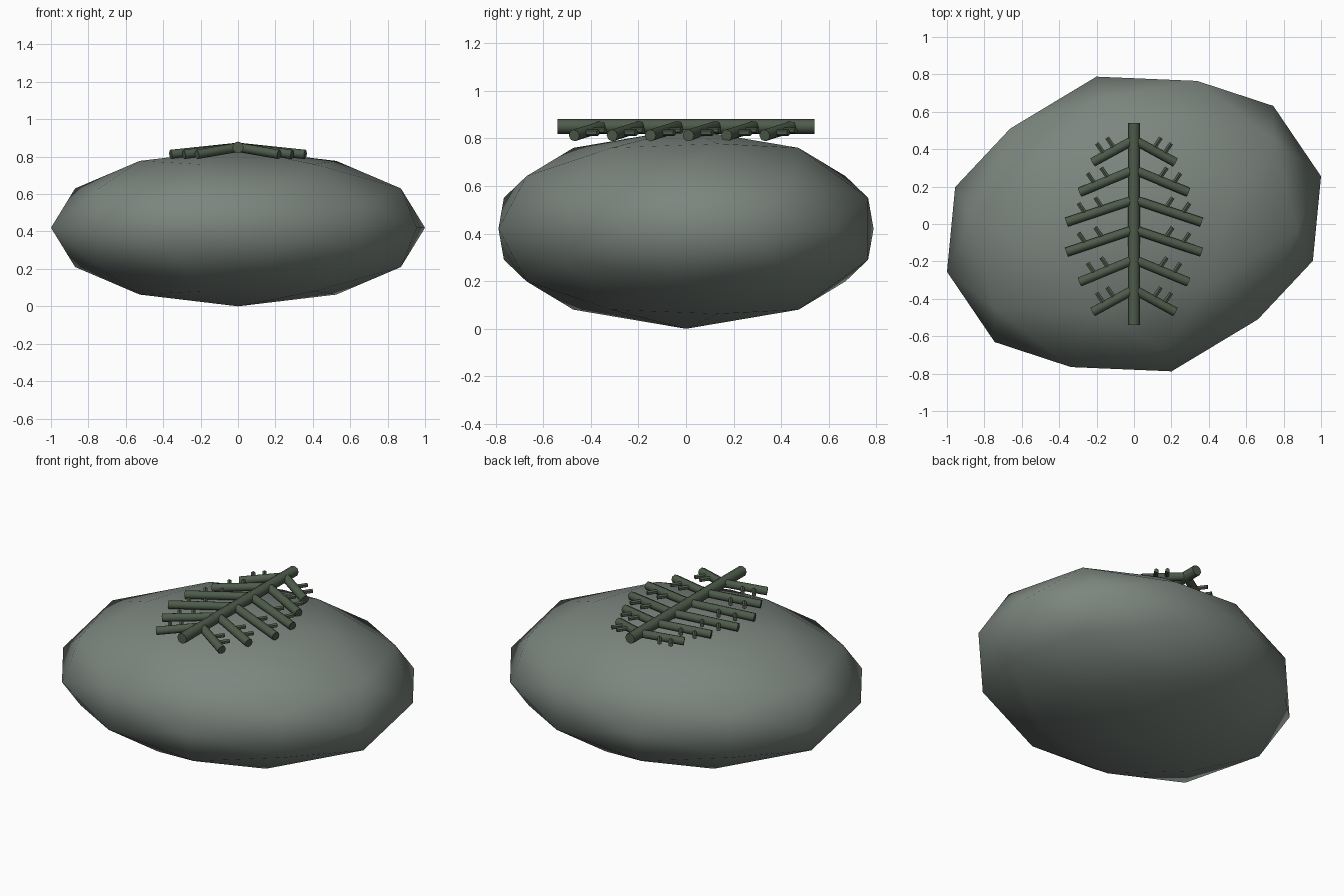
import bpy, bmesh, math
from mathutils import Vector, Matrix

if "Cube" in bpy.data.objects:
    bpy.data.objects.remove(bpy.data.objects["Cube"])

# ---- pebble: faceted icosphere (42 points), squashed and turned ----
phi = (1 + 5 ** 0.5) / 2
base = []
for a in (-1, 1):
    for b in (-phi, phi):
        base += [Vector((b, a, 0)), Vector((0, b, a)), Vector((a, 0, b))]
pts = [v.normalized() for v in base]
for i, p in enumerate(base):
    for q in base[i + 1:]:
        if (p - q).length < 2.01:
            pts.append((p + q).normalized())
xf = (Matrix.Translation((0, 0, 0.42)) @ Matrix.Rotation(0.25, 4, 'Z')
      @ Matrix.Diagonal((1.032, 0.813, 0.42, 1)))
bm = bmesh.new()
for p in pts:
    bm.verts.new(p)
bmesh.ops.convex_hull(bm, input=bm.verts[:])
bm.transform(xf)
bmesh.ops.recalc_face_normals(bm, faces=bm.faces[:])
for f in bm.faces:
    f.smooth = True
me = bpy.data.meshes.new("pebble")
bm.to_mesh(me)
bm.free()
pebble = bpy.data.objects.new("pebble", me)
bpy.context.collection.objects.link(pebble)


def material(name, col):
    m = bpy.data.materials.new(name)
    m.diffuse_color = (*col, 1)
    m.use_nodes = True
    m.node_tree.nodes["Principled BSDF"].inputs["Base Color"].default_value = m.diffuse_color
    return m


pebble.data.materials.append(material("stone", (0.20, 0.235, 0.21)))
fern_mat = material("fern", (0.075, 0.105, 0.07))


def rod(name, a, b, r, sides=8):
    a, b = Vector(a), Vector(b)
    d = b - a
    bpy.ops.mesh.primitive_cylinder_add(vertices=sides, radius=r, depth=d.length,
                                        location=(a + b) / 2)
    o = bpy.context.object
    o.rotation_euler = d.to_track_quat('Z', 'Y').to_euler()
    o.name = name
    o.data.materials.append(fern_mat)
    bpy.ops.object.shade_smooth_by_angle(angle=math.radians(50))


# ---- fern relief: stem, paired branches, small twigs ----
rod("stem", (0, -0.54, 0.85), (0, 0.54, 0.85), 0.031)
for i, length in enumerate((0.22, 0.29, 0.36, 0.36, 0.29, 0.22)):
    y = 0.45 - 0.16 * i
    for s in (-1, 1):
        start = Vector((0, y, 0.85))
        end = Vector((s * length, y - 0.12, 0.812))
        rod("branch", start, end, 0.025)
        for t in (0.45, 0.7):
            p = start.lerp(end, t)
            rod("twig", p, p + Vector((s * 0.045, 0.065, 0)), 0.013, 6)
